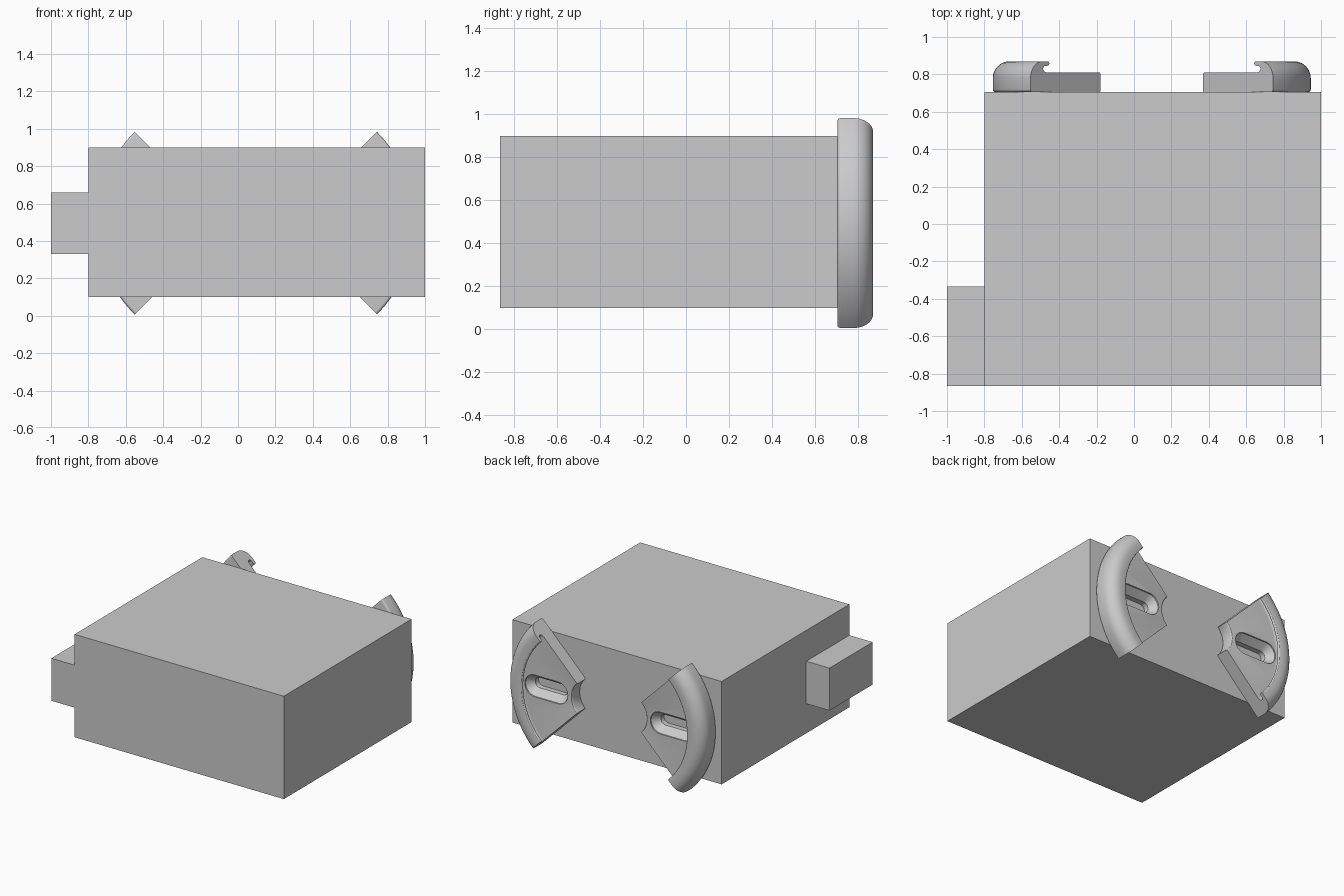
import bpy, bmesh
from math import pi, cos, sin
from mathutils import Vector, Matrix

cube = bpy.data.objects.get("Cube")
if cube:
    bpy.data.objects.remove(cube, do_unlink=True)

grey = bpy.data.materials.new("plain grey")
grey.use_nodes = True
colour = (0.6, 0.6, 0.6, 1)
grey.diffuse_color = colour
grey.node_tree.nodes["Principled BSDF"].inputs["Base Color"].default_value = colour

BACK = 0.705          # rear face of the body
MID_X, MID_Z = 0.095, 0.495


def finish(bm, name):
    bmesh.ops.recalc_face_normals(bm, faces=bm.faces)
    mesh = bpy.data.meshes.new(name)
    bm.to_mesh(mesh)
    bm.free()
    mesh.materials.append(grey)
    obj = bpy.data.objects.new(name, mesh)
    bpy.context.collection.objects.link(obj)
    return obj


def box(name, low, high):
    low, high = Vector(low), Vector(high)
    bm = bmesh.new()
    bmesh.ops.create_cube(bm, size=1)
    bmesh.ops.scale(bm, vec=high - low, verts=bm.verts)
    bmesh.ops.translate(bm, vec=(low + high) / 2, verts=bm.verts)
    return finish(bm, name)


def loft(name, rings, closed):
    """Skin equal rings of points and cap both ends."""
    bm = bmesh.new()
    rows = [[bm.verts.new(p) for p in ring] for ring in rings]
    n = len(rows[0])
    for a, b in zip(rows, rows[1:]):
        for i in range(n):
            bm.faces.new((a[i], a[(i + 1) % n], b[(i + 1) % n], b[i]))
    bm.faces.new(rows[0])
    bm.faces.new(rows[-1])
    return finish(bm, name)


def arc(cx, cy, rx, ry, start, end, steps):
    angles = [start + (end - start) * i / steps for i in range(steps + 1)]
    return [(cx + rx * cos(a), cy + ry * sin(a)) for a in angles]


# Body and side tab
box("body", (-0.8, -0.865, 0.1), (1, BACK, 0.9))
box("side_tab", (-1, -0.865, 0.33), (-0.8, -0.335, 0.66))

# Hooked bracket section: radius from the fan centre, depth from the body
section = (
    arc(0.675, 0.015, 0.015, 0.015, -pi / 2, 0, 4)
    + arc(0.6, 0.075, 0.09, 0.09, 0, pi / 2, 10)
    + arc(0.56, 0.153, 0.012, 0.012, pi / 2, 1.4 * pi, 5)
    + arc(0.565, 0.125, 0.03, 0.02, pi / 4, -pi / 2, 8)
    + arc(0.172, 0.093, 0.012, 0.012, pi / 2, pi, 3)
    + arc(0.172, 0.012, 0.012, 0.012, pi, 1.5 * pi, 3)
)


def slot_ring(radius, depth, centre_x):
    right = arc(0.1, 0, radius, radius, -pi / 2, pi / 2, 12)
    left = arc(-0.1, 0, radius, radius, pi / 2, 1.5 * pi, 12)
    return [(centre_x + x, BACK + depth, MID_Z + z) for x, z in right + left]


def bracket(name, side):
    hub = MID_X + side * 0.16
    rings = []
    for i in range(33):
        a = -pi / 4 + pi / 2 * i / 32
        rings.append([(hub + side * r * cos(a), BACK + d, MID_Z + r * sin(a))
                      for r, d in section])
    obj = loft(name, rings, False)

    # Countersunk slot through the plate
    x = hub + side * 0.38
    cutter = loft(name + "_slot_cutter",
                  [slot_ring(0.04, -0.02, x), slot_ring(0.04, 0.04, x),
                   slot_ring(0.085, 0.095, x), slot_ring(0.085, 0.112, x)], False)
    cut = obj.modifiers.new("slot", "BOOLEAN")
    cut.object = cutter
    cut.operation = "DIFFERENCE"
    cut.solver = "EXACT"
    bpy.ops.object.select_all(action="DESELECT")
    obj.select_set(True)
    bpy.context.view_layer.objects.active = obj
    bpy.ops.object.modifier_apply(modifier=cut.name)
    bpy.data.objects.remove(cutter, do_unlink=True)
    bpy.ops.object.shade_smooth_by_angle(angle=pi / 6)


bracket("left_bracket", 1)
bracket("right_bracket", -1)
